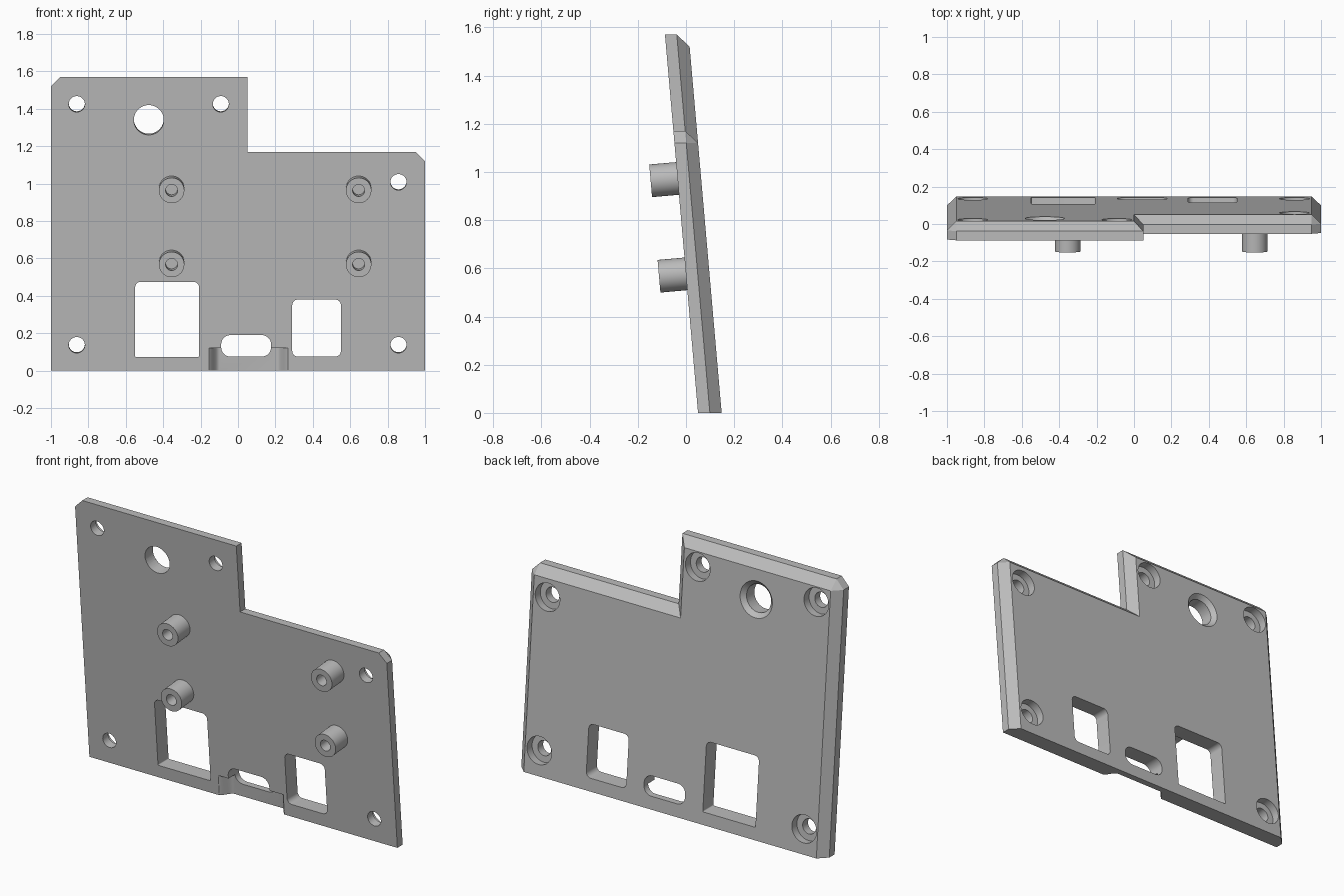
import bpy, bmesh, math
from mathutils import Matrix, Vector

if "Cube" in bpy.data.objects:
    bpy.data.objects.remove(bpy.data.objects["Cube"])

TILT = math.radians(5)
TAN = math.tan(TILT)
Y0, T = 0.05, 0.098           # front face position at z=0, plate thickness
AXIS = Vector((0, math.cos(TILT), math.sin(TILT)))

grey = bpy.data.materials.new("plain grey")
grey.diffuse_color = (0.5, 0.5, 0.5, 1)
grey.use_nodes = True
grey.node_tree.nodes["Principled BSDF"].inputs["Base Color"].default_value = grey.diffuse_color


def lean(x, d, z):
    """Point at depth d behind the leaning front face."""
    return (x, Y0 - z * TAN + d, z)


def make(name, bm):
    bmesh.ops.recalc_face_normals(bm, faces=bm.faces)
    me = bpy.data.meshes.new(name)
    bm.to_mesh(me)
    bm.free()
    ob = bpy.data.objects.new(name, me)
    me.materials.append(grey)
    bpy.context.collection.objects.link(ob)
    return ob


def loft(name, loops):
    bm = bmesh.new()
    rings = [[bm.verts.new(p) for p in l] for l in loops]
    n = len(rings[0])
    for a, b in zip(rings, rings[1:]):
        for i in range(n):
            j = (i + 1) % n
            bm.faces.new((a[i], a[j], b[j], b[i]))
    bm.faces.new(rings[0])
    bm.faces.new(rings[-1])
    bmesh.ops.remove_doubles(bm, verts=bm.verts, dist=1e-5)
    return make(name, bm)


def cyl(name, x, z, r1, r2, d0, d1):
    """Round part square to the plate, from depth d0 (r1) to d1 (r2)."""
    bm = bmesh.new()
    c = Vector(lean(x, 0, z)) + AXIS * (d0 + d1) / 2
    m = Matrix.Translation(c) @ Matrix.Rotation(TILT - math.pi / 2, 4, 'X')
    bmesh.ops.create_cone(bm, cap_ends=True, segments=48, radius1=r1, radius2=r2,
                          depth=d1 - d0, matrix=m)
    return make(name, bm)


def window(x0, x1, z0, z1, r_low, r_top):
    """Rounded rectangle cutter running straight through along y."""
    pts = []
    for cx, cz, r, a0 in ((x1, z1, r_top, 0), (x0, z1, r_top, 90),
                          (x0, z0, r_low, 180), (x1, z0, r_low, 270)):
        ox = cx - r if cx == x1 else cx + r
        oz = cz - r if cz == z1 else cz + r
        for k in range(9):
            a = math.radians(a0 + k * 90 / 8)
            pts.append((ox + r * math.cos(a), oz + r * math.sin(a)))
    return loft("window_cutter", [[(x, y, z) for x, z in pts] for y in (-0.4, 0.4)])


def cut(ob, cutter):
    m = ob.modifiers.new("cut", 'BOOLEAN')
    m.operation, m.solver, m.object = 'DIFFERENCE', 'EXACT', cutter
    bpy.context.view_layer.objects.active = ob
    bpy.ops.object.modifier_apply(modifier="cut")
    bpy.data.objects.remove(cutter)


def smooth(ob):
    bpy.ops.object.select_all(action='DESELECT')
    ob.select_set(True)
    bpy.context.view_layer.objects.active = ob
    bpy.ops.object.shade_smooth_by_angle(angle=math.radians(30))


# Stepped plate, chamfered on the back along every edge but the bottom
outer = [(-1, 0), (-1, 1.52), (-0.95, 1.57), (0.05, 1.57),
         (0.05, 1.17), (0.95, 1.17), (1, 1.12), (1, 0)]
inner = [(-0.95, 0), (-0.95, 1.52), (-0.95, 1.52), (0, 1.52),
         (0, 1.12), (0.95, 1.12), (0.95, 1.12), (0.95, 0)]
plate = loft("plate", [[lean(x, d, z) for x, z in o]
                       for o, d in ((outer, 0), (outer, T / 2), (inner, T))])

# Connector windows
cut(plate, window(-0.55, -0.208, 0.073, 0.475, 0.006, 0.03))
cut(plate, window(0.29, 0.55, 0.075, 0.38, 0.03, 0.03))
cut(plate, window(-0.09, 0.177, 0.075, 0.19, 0.05, 0.05))

# Relief at the bottom front, with softly curved ends
prof = []
for xa, xb, flip in ((-0.165, -0.10, False), (0.275, 0.21, True)):
    s = [(xa + (xb - xa) * k / 10, -0.003 + 0.063 * (1 - math.cos(math.pi * k / 10)) / 2)
         for k in range(11)]
    s = [(xa, -0.1)] + s
    prof += s[::-1] if flip else s
cut(plate, loft("relief_cutter", [[lean(x, d, z) for x, d in prof] for z in (-0.1, 0.12)]))

# Screw holes with counterbores on the back
for x, z in ((-0.862, 1.425), (-0.092, 1.425), (0.858, 1.008),
             (-0.862, 0.137), (0.858, 0.137)):
    cut(plate, cyl("hole_cutter", x, z, 0.043, 0.043, -0.1, 0.2))
    cut(plate, cyl("bore_cutter", x, z, 0.08, 0.08, 0.05, 0.2))

# Large hole, flared at the back
cut(plate, cyl("hole_cutter", -0.477, 1.34, 0.08, 0.08, -0.1, 0.2))
cut(plate, cyl("flare_cutter", -0.477, 1.34, 0.08, 0.13, 0.073, 0.123))
smooth(plate)

# Hollow standoffs on the front
for x in (-0.355, 0.645):
    for z in (0.973, 0.577):
        post = cyl("standoff", x, z, 0.068, 0.068, -0.112, 0.005)
        cut(post, cyl("bore_cutter", x, z, 0.032, 0.032, -0.2, -0.01))
        smooth(post)
